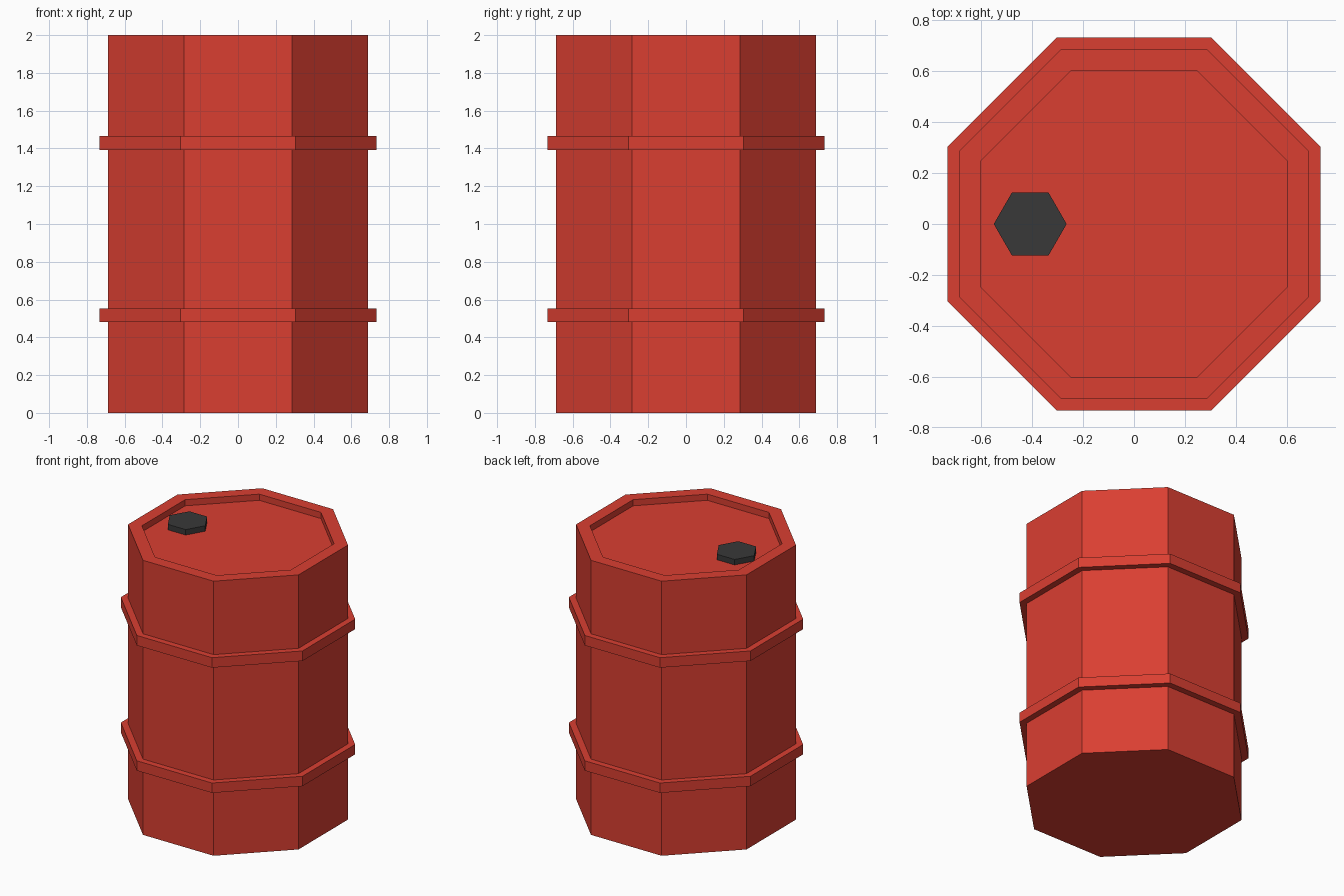
import bpy, bmesh, math
from mathutils import Matrix

if "Cube" in bpy.data.objects:
    bpy.data.objects.remove(bpy.data.objects["Cube"])


def material(name, rgb):
    m = bpy.data.materials.new(name)
    m.diffuse_color = (*rgb, 1.0)
    m.use_nodes = True
    m.node_tree.nodes["Principled BSDF"].inputs["Base Color"].default_value = m.diffuse_color
    return m


RED = material("barrel_red", (0.70, 0.049, 0.031))
DARK = material("cap_dark_grey", (0.04, 0.04, 0.04))


def prism(name, sides, radius, z0, z1, mat, x=0.0, turn=0.0, recess=None):
    """Upright prism; recess = (rim scale, depth) sinks the top face."""
    bm = bmesh.new()
    ring = [bm.verts.new((radius * math.cos(turn + 2 * math.pi * i / sides),
                          radius * math.sin(turn + 2 * math.pi * i / sides), z0))
            for i in range(sides)]
    base = bm.faces.new(ring)
    top = bmesh.ops.extrude_face_region(bm, geom=[base], use_keep_orig=True)["geom"]
    bmesh.ops.translate(bm, vec=(0, 0, z1 - z0),
                        verts=[g for g in top if isinstance(g, bmesh.types.BMVert)])
    bmesh.ops.recalc_face_normals(bm, faces=bm.faces)
    if recess:
        scale, depth = recess
        lid = max(bm.faces, key=lambda f: f.calc_center_median().z)
        # first inset forms the flat rim, second one the vertical inner wall
        bmesh.ops.inset_region(bm, faces=[lid], thickness=0.01)
        bmesh.ops.scale(bm, vec=(scale * radius / lid.verts[0].co.xy.length,) * 2 + (1,),
                        verts=lid.verts)
        bmesh.ops.inset_region(bm, faces=[lid], thickness=0.0)
        bmesh.ops.translate(bm, vec=(0, 0, -depth), verts=lid.verts)
    bmesh.ops.transform(bm, matrix=Matrix.Translation((x, 0, 0)), verts=bm.verts)
    mesh = bpy.data.meshes.new(name)
    bm.to_mesh(mesh)
    bm.free()
    mesh.materials.append(mat)
    obj = bpy.data.objects.new(name, mesh)
    bpy.context.collection.objects.link(obj)
    return obj


OCT = math.pi / 8
C = math.cos(OCT)  # apothem / circumradius of an octagon

# Barrel body with sunken lid
prism("barrel_body", 8, 0.687 / C, 0, 2, RED, turn=OCT, recess=(0.60 / 0.687, 0.045))

# Two reinforcing bands
for name, z0, z1 in (("lower_band", 0.48, 0.552), ("upper_band", 1.392, 1.465)):
    prism(name, 8, 0.732 / C, z0, z1, RED, turn=OCT)

# Hexagonal filler cap on the lid
prism("filler_cap", 6, 0.143, 1.95, 1.995, DARK, x=-0.407)
